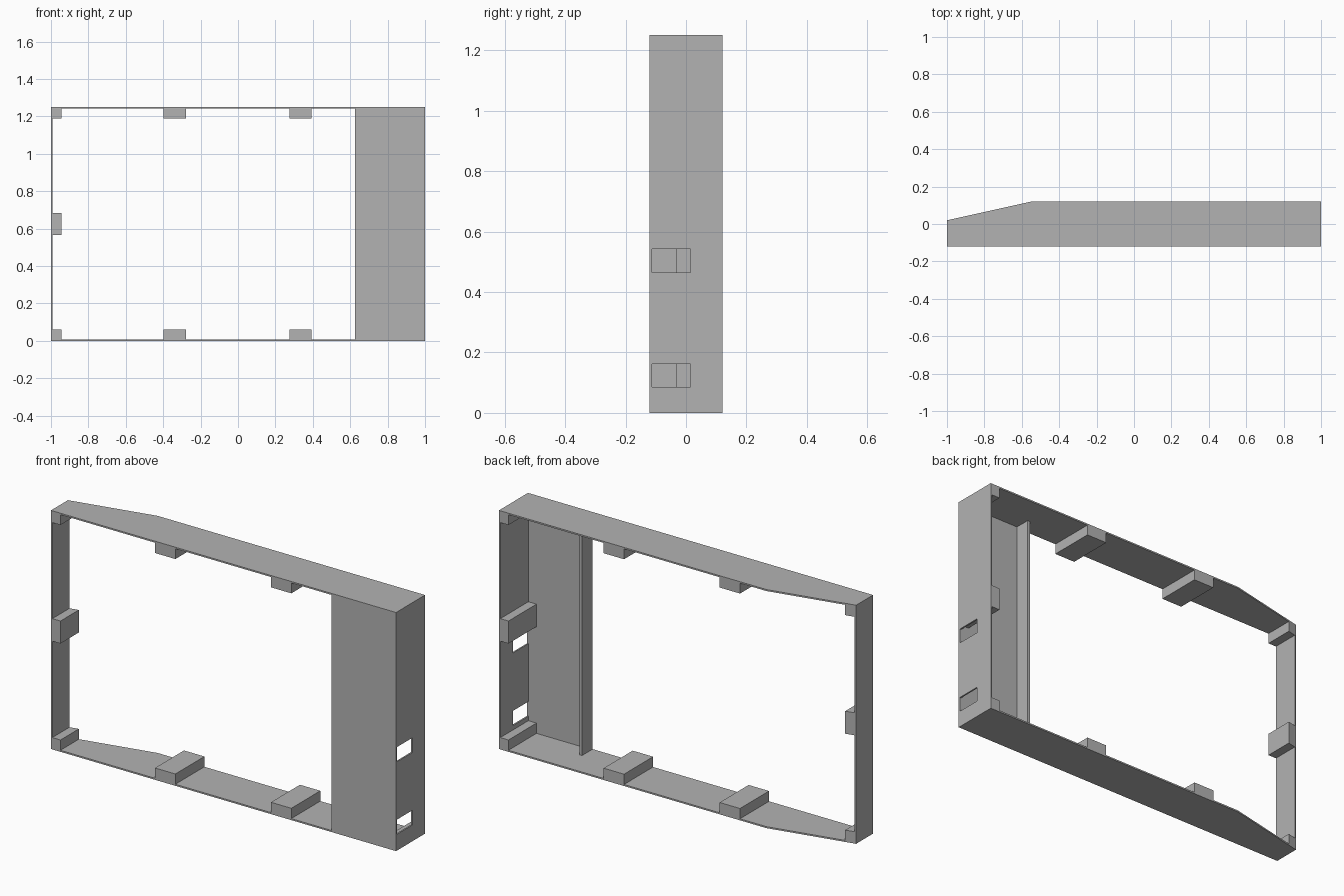
import bpy
import bmesh

cube = bpy.data.objects.get("Cube")
if cube:
    bpy.data.objects.remove(cube, do_unlink=True)

# One plain grey for the whole shell
grey = bpy.data.materials.new("plain_grey")
grey.use_nodes = True
colour = (0.45, 0.45, 0.45, 1)
grey.diffuse_color = colour
grey.node_tree.nodes["Principled BSDF"].inputs["Base Color"].default_value = colour

W, H, T = 1.0, 1.25, 0.008        # half width, height, wall thickness
FRONT, BACK = -0.12, 0.12
BEND, TIP = -0.55, 0.02           # where the back starts to taper, back at the thin end
INNER = FRONT + T                 # rear surface of the front panel
CLIP, TAB = 0.055, 0.062          # how far the clips and tabs stand off the walls


def back_at(x):
    """Rear edge of the frame at x."""
    return BACK if x >= BEND else TIP + (BACK - TIP) * (x + W) / (BEND + W)


def prism(name, outline, z0, z1):
    """Extrude a plan outline from z0 to z1."""
    bm = bmesh.new()
    base = bm.faces.new([bm.verts.new((x, y, z0)) for x, y in outline])
    top = bmesh.ops.extrude_face_region(bm, geom=[base])["geom"]
    verts = [v for v in top if isinstance(v, bmesh.types.BMVert)]
    bmesh.ops.translate(bm, verts=verts, vec=(0, 0, z1 - z0))
    bmesh.ops.recalc_face_normals(bm, faces=bm.faces)
    mesh = bpy.data.meshes.new(name)
    bm.to_mesh(mesh)
    bm.free()
    mesh.materials.append(grey)
    obj = bpy.data.objects.new(name, mesh)
    bpy.context.scene.collection.objects.link(obj)
    return obj


def block(name, x0, x1, z0, z1, y0=FRONT, y1=None):
    """Block that follows the tapered back unless y1 is given."""
    a, b = (back_at(x0), back_at(x1)) if y1 is None else (y1, y1)
    return prism(name, [(x0, y0), (x1, y0), (x1, b), (x0, a)], z0, z1)


# Top and bottom plates
plan = [(-W, FRONT), (W, FRONT), (W, BACK), (BEND, BACK), (-W, TIP)]
prism("bottom_plate", plan, 0, T)
prism("top_plate", plan, H - T, H)

# Side walls
block("right_wall", -W, -W + T, T, H - T)
port_wall = block("left_wall", W - T, W, T, H - T)

# Two port openings cut through the deep side wall
for z in (0.085, 0.465):
    cutter = block("port_cutter", W - 0.05, W + 0.05, z, z + 0.077, INNER, 0.015)
    cutter.hide_render = True
    cut = port_wall.modifiers.new("port", "BOOLEAN")
    cut.operation = "DIFFERENCE"
    cut.solver = "EXACT"
    cut.object = cutter
    bpy.context.view_layer.objects.active = port_wall
    bpy.ops.object.modifier_apply(modifier=cut.name)
    bpy.data.objects.remove(cutter, do_unlink=True)

# Front panel with a stiffening rib along its free edge
PANEL = 0.625
block("front_panel", PANEL, W - T, T, H - T, FRONT, INNER)
block("panel_rib", PANEL, PANEL + 0.016, T, H - T, INNER, -0.032)

# Mounting tabs along the top and bottom plates
for x, side in ((-0.397, "right"), (0.275, "left")):
    block("bottom_tab_" + side, x, x + 0.118, T, TAB)
    block("top_tab_" + side, x, x + 0.118, H - TAB, H - T)

# Corner and middle clips on both side walls
levels = (("bottom", T, TAB), ("middle", 0.567, 0.685), ("top", H - TAB, H - T))
for level, z0, z1 in levels:
    block("right_clip_" + level, -W + T, -W + CLIP, z0, z1)
    block("left_clip_" + level, W - CLIP, W - T, z0, z1, INNER)
